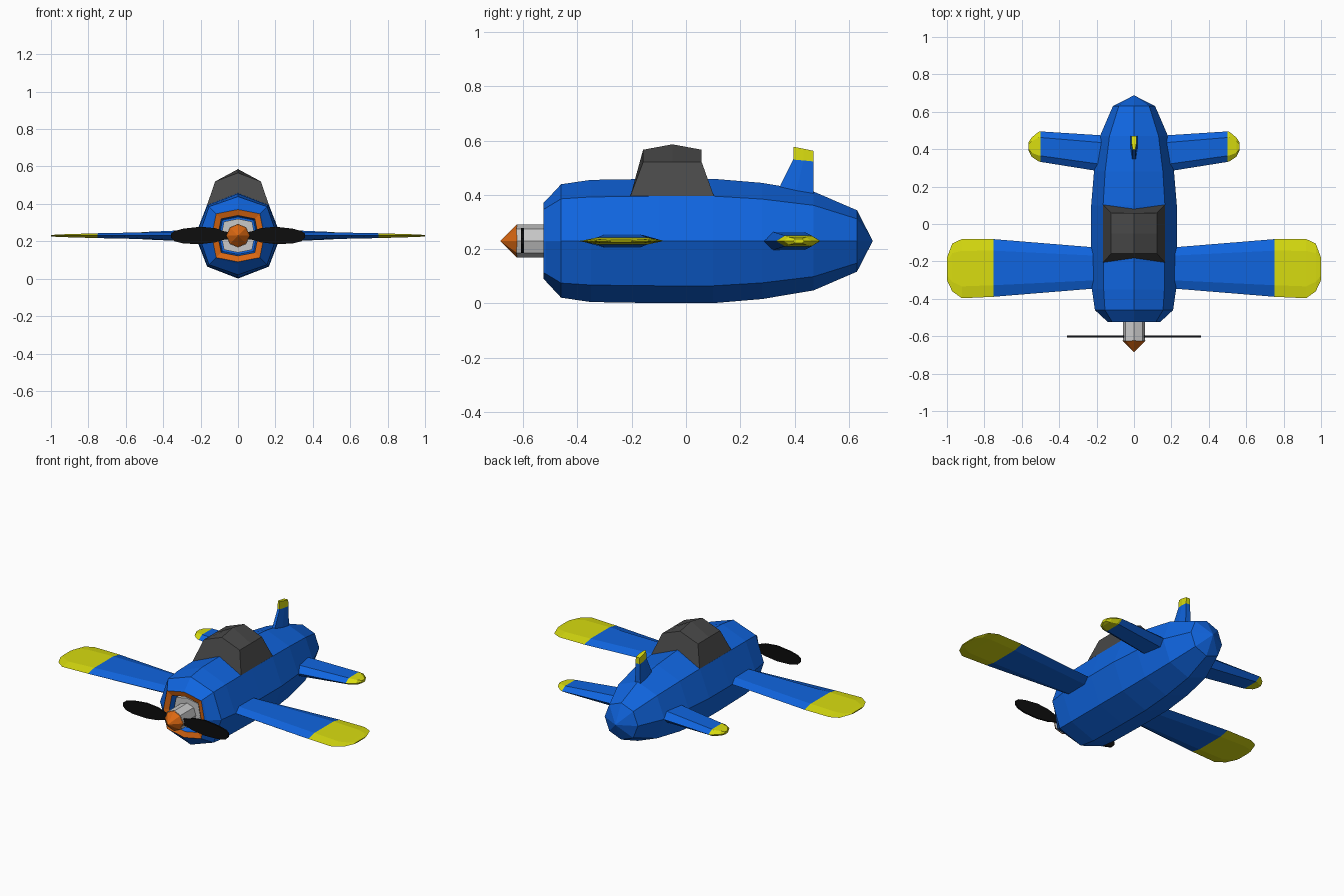
import bpy, bmesh, math
from mathutils import Vector

if "Cube" in bpy.data.objects:
    bpy.data.objects.remove(bpy.data.objects["Cube"])

ZC = 0.23  # height of the fuselage axis


def material(name, rgb):
    m = bpy.data.materials.new(name)
    m.diffuse_color = (*rgb, 1)
    m.use_nodes = True
    m.node_tree.nodes["Principled BSDF"].inputs["Base Color"].default_value = m.diffuse_color
    return m


BLUE = material("blue", (0.005, 0.13, 0.74))
YELLOW = material("yellow", (0.69, 0.72, 0.005))
ORANGE = material("orange", (0.72, 0.14, 0.006))
CANOPY = material("dark grey", (0.065, 0.065, 0.065))
METAL = material("light grey", (0.58, 0.58, 0.58))
BLACK = material("black", (0.004, 0.004, 0.004))


def loft(name, rings, mats, rule=None, mirror=False):
    """Skin a list of equal-length rings, cap both ends, colour faces by rule(centre)."""
    bm = bmesh.new()
    rows = [[bm.verts.new(p) for p in ring] for ring in rings]
    n = len(rows[0])
    for a, b in zip(rows, rows[1:]):
        for i in range(n):
            j = (i + 1) % n
            bm.faces.new((a[i], a[j], b[j], b[i]))
    bm.faces.new(rows[0])
    bm.faces.new(rows[-1])
    bmesh.ops.remove_doubles(bm, verts=bm.verts, dist=0.0005)
    bmesh.ops.recalc_face_normals(bm, faces=bm.faces)
    if rule:
        for f in bm.faces:
            f.material_index = rule(f)
    me = bpy.data.meshes.new(name)
    bm.to_mesh(me)
    bm.free()
    for m in mats:
        me.materials.append(m)
    ob = bpy.data.objects.new(name, me)
    bpy.context.collection.objects.link(ob)
    if mirror:
        ob.modifiers.new("mirror", 'MIRROR')
    return ob


def octagon(y, r, k=1.0):
    """Eight-sided ring around the axis; k pushes the diagonal corners out."""
    pts = []
    for i in range(8):
        a = i * math.pi / 4
        s = r * (k if i % 2 else 1)
        pts.append((s * math.sin(a), y, ZC + s * math.cos(a)))
    return pts


# Fuselage with recessed nose intake and orange rim
body = [(-0.47, 0.10, 1.18), (-0.515, 0.108, 1.18), (-0.525, 0.14, 1.18),
        (-0.515, 0.15, 1.15), (-0.46, 0.209, 1.05), (-0.35, 0.225, 1.02), (-0.1, 0.229, 1.02),
        (0.1, 0.229, 1.02), (0.28, 0.214, 1.02), (0.47, 0.182, 1.02),
        (0.63, 0.113, 1.02), (0.687, 0.002, 1)]


def rim(f):
    c = f.calc_center_median()
    r = math.hypot(c.x, c.z - ZC)
    return 1 if -0.523 < c.y < -0.517 and r < 0.138 else 0


loft("fuselage", [octagon(*s) for s in body], [BLUE, ORANGE], rim)

# Engine plate, propeller shaft and spinner
loft("engine_plate", [octagon(-0.465, 0.09, 1.18), octagon(-0.495, 0.09, 1.18)], [METAL])
loft("propeller_shaft", [octagon(-0.48, 0.06, 1.05), octagon(-0.55, 0.06, 1.05),
                         octagon(-0.625, 0.06, 1.05)], [METAL])
loft("spinner", [octagon(-0.622, 0.063), octagon(-0.685, 0.0)], [ORANGE])

# Propeller blades: x, lower z, upper z
blade = [(0.03, -0.018, 0.018), (0.07, -0.02, 0.022), (0.12, -0.035, 0.04),
         (0.2, -0.045, 0.048), (0.29, -0.042, 0.038), (0.34, -0.03, 0.025),
         (0.358, -0.012, 0.01)]
loft("propeller_blades",
     [[(x, -0.607, ZC + a), (x, -0.597, ZC + a), (x, -0.597, ZC + b), (x, -0.607, ZC + b)]
      for x, a, b in blade], [BLACK], mirror=True)


def foil(x, y0, y1, t):
    """Six-sided wing section from leading edge y0 to trailing edge y1."""
    c = y1 - y0
    a, b = y0 + 0.2 * c, y1 - 0.2 * c
    return [(x, y0, ZC), (x, a, ZC + t), (x, b, ZC + t),
            (x, y1, ZC), (x, b, ZC - t), (x, a, ZC - t)]


def tip_rule(limit):
    return lambda f: int(f.calc_center_median().x > limit)


# Main wings with yellow rounded tips
wing = [(0.1, -0.336, -0.134, 0.026), (0.75, -0.389, -0.081, 0.013),
        (0.92, -0.397, -0.08, 0.008), (0.972, -0.36, -0.105, 0.006),
        (1.0, -0.3, -0.18, 0.003)]
loft("wings", [foil(*s) for s in wing], [BLUE, YELLOW], tip_rule(0.75), True)

# Tailplane with yellow tips
tail = [(0.08, 0.265, 0.468, 0.038), (0.5, 0.332, 0.495, 0.02),
        (0.51, 0.335, 0.493, 0.019), (0.548, 0.36, 0.462, 0.014),
        (0.565, 0.395, 0.435, 0.008)]
loft("tailplane", [foil(*s) for s in tail], [BLUE, YELLOW], tip_rule(0.502), True)

# Tail fin with yellow cap: half thickness, front y/z, back y/z
fin = [(0.02, 0.325, 0.37, 0.47, 0.37), (0.018, 0.348, 0.435, 0.47, 0.41),
       (0.014, 0.395, 0.53, 0.47, 0.523), (0.013, 0.397, 0.577, 0.47, 0.562)]
loft("tail_fin",
     [[(-0.5 * t, y0, z0), (0.5 * t, y0, z0), (t, (y0 + y1) / 2, (z0 + z1) / 2),
       (t, y1, z1), (-t, y1, z1), (-t, (y0 + y1) / 2, (z0 + z1) / 2)]
      for t, y0, z0, y1, z1 in fin],
     [BLUE, YELLOW], lambda f: int(f.calc_center_median().z > 0.53))


# Canopy: pitched sections along the length, narrowing at both ends
def hood(y_base, y_top, ridge):
    return [(-0.165, y_base, 0.395), (-0.122, y_top, 0.52), (0, y_top, ridge),
            (0.122, y_top, 0.52), (0.165, y_base, 0.395)]


loft("canopy", [hood(-0.205, -0.158, 0.566), hood(-0.05, -0.05, 0.586),
                hood(0.103, 0.058, 0.566)], [CANOPY])
